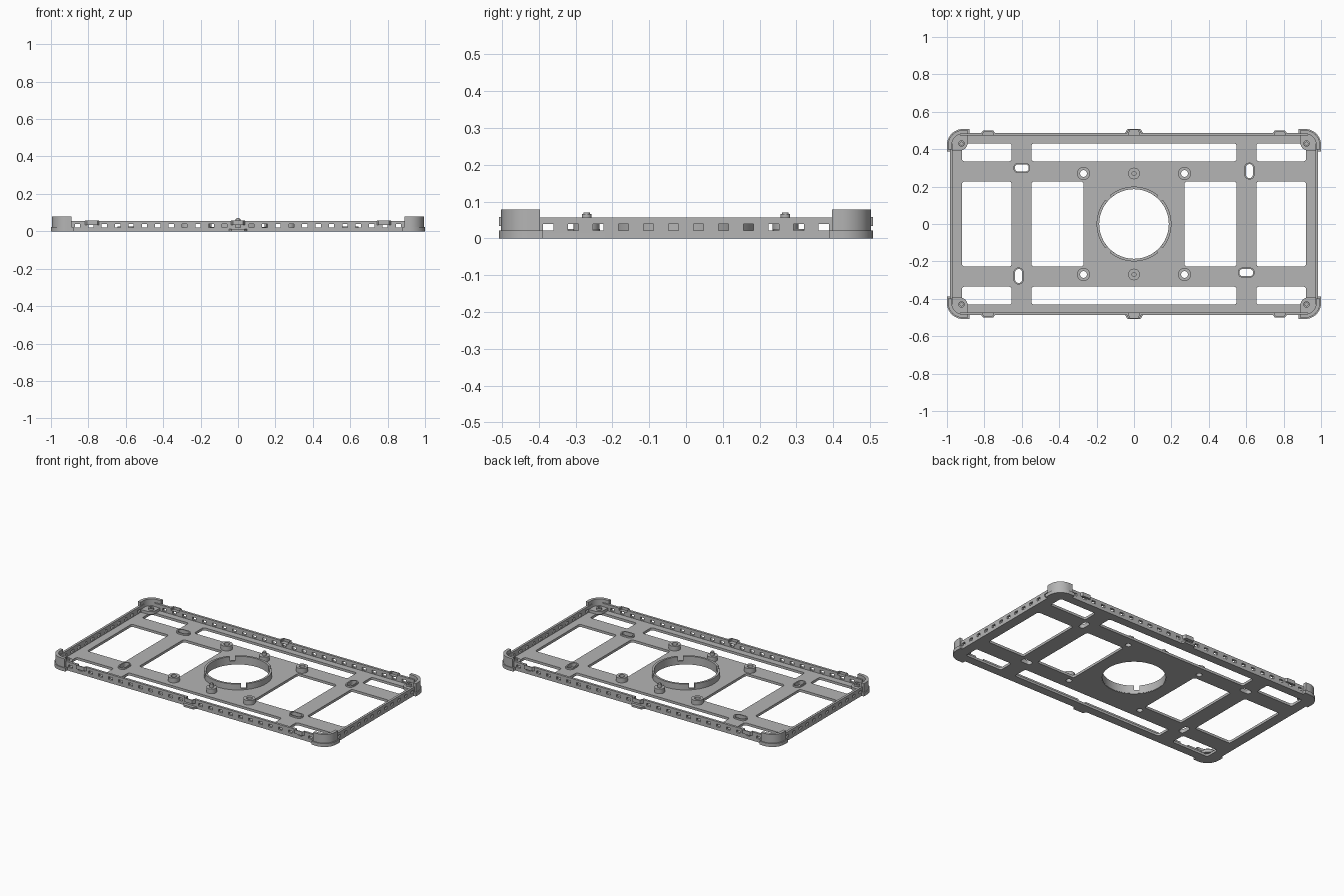
import bpy, bmesh
from math import pi, sin, cos, radians
from mathutils import Matrix

if "Cube" in bpy.data.objects:
    bpy.data.objects.remove(bpy.data.objects["Cube"], do_unlink=True)

grey = bpy.data.materials.new("plain_grey")
grey.use_nodes = True
grey.diffuse_color = (0.46, 0.46, 0.46, 1)
grey.node_tree.nodes["Principled BSDF"].inputs["Base Color"].default_value = grey.diffuse_color


def arc(cx, cy, r, a0, a1, n):
    """Points on an arc, angles in degrees."""
    return [(cx + r * cos(radians(a0 + (a1 - a0) * i / n)),
             cy + r * sin(radians(a0 + (a1 - a0) * i / n))) for i in range(n + 1)]


def circle(cx, cy, r, n=40):
    return arc(cx, cy, r, 0, 360, n)[:-1]


def rounded(cx, cy, w, h, r, n=6):
    """Rounded rectangle around a centre."""
    a, b = w / 2 - r, h / 2 - r
    pts = []
    for k, (sx, sy) in enumerate([(1, 1), (-1, 1), (-1, -1), (1, -1)]):
        pts += arc(cx + sx * a, cy + sy * b, r, 90 * k, 90 * k + 90, n)
    return pts


def rect(cx, cy, w, h):
    a, b = w / 2, h / 2
    return [(cx - a, cy - b), (cx + a, cy - b), (cx + a, cy + b), (cx - a, cy + b)]


def plate(name, loops, z0, z1, matrix=None):
    """Extrude an outline (first loop) with holes (other loops)."""
    cu = bpy.data.curves.new(name, 'CURVE')
    cu.dimensions, cu.fill_mode = '2D', 'BOTH'
    cu.extrude = (z1 - z0) / 2
    for loop in loops:
        s = cu.splines.new('POLY')
        s.points.add(len(loop) - 1)
        for p, (x, y) in zip(s.points, loop):
            p.co = (x, y, 0, 1)
        s.use_cyclic_u = True
    tmp = bpy.data.objects.new(name + "_outline", cu)
    bpy.context.collection.objects.link(tmp)
    dg = bpy.context.evaluated_depsgraph_get()
    me = bpy.data.meshes.new_from_object(tmp.evaluated_get(dg))
    bpy.data.objects.remove(tmp, do_unlink=True)
    bm = bmesh.new()
    bm.from_mesh(me)
    bmesh.ops.remove_doubles(bm, verts=bm.verts, dist=1e-5)
    bm.transform((matrix or Matrix()) @ Matrix.Translation((0, 0, (z0 + z1) / 2)))
    bmesh.ops.recalc_face_normals(bm, faces=bm.faces)
    bm.to_mesh(me)
    bm.free()
    me.name = name
    me.materials.clear()
    me.materials.append(grey)
    ob = bpy.data.objects.new(name, me)
    bpy.context.collection.objects.link(ob)
    for o in bpy.context.selected_objects:
        o.select_set(False)
    ob.select_set(True)
    bpy.context.view_layer.objects.active = ob
    bpy.ops.object.shade_smooth_by_angle(angle=radians(30))
    return ob


FLOOR, WALL = 0.016, 0.056
signs = [(sx, sy) for sx in (-1, 1) for sy in (-1, 1)]

# Base plate with windows, slots and screw holes
slots = [(-0.6, 0.3, 0.09, 0.054), (0.6, -0.26, 0.09, 0.054),
         (0.617, 0.283, 0.054, 0.09), (-0.617, -0.278, 0.054, 0.09)]
holes = [circle(0, 0, 0.188, 64)]
for s in (-1, 1):
    holes.append(rounded(s * 0.787, 0, 0.266, 0.454, 0.014))
    holes.append(rounded(s * 0.409, 0, 0.278, 0.454, 0.014))
    holes.append(rounded(0, s * 0.383, 1.096, 0.096, 0.014))
for sx, sy in signs:
    holes.append(rounded(sx * 0.787, sy * 0.383, 0.266, 0.096, 0.014))
    holes.append(circle(sx * 0.27, sy * 0.27, 0.018, 24))
for x, y, w, h in slots:
    holes.append(rounded(x, y, w - 0.016, h - 0.016, (min(w, h) - 0.016) / 2 - 0.001))
plate("base_plate", [rounded(0, 0, 1.97, 0.974, 0.06)] + holes, 0, FLOOR)

# Raised rims around the slots
for x, y, w, h in slots:
    plate("slot_rim", [rounded(x, y, w, h, min(w, h) / 2 - 0.001),
                       rounded(x, y, w - 0.016, h - 0.016, (min(w, h) - 0.016) / 2 - 0.001)],
          0.008, 0.026)

# Central collar in four arcs, split on the diagonals
for k in range(4):
    a = 90 * k
    plate("collar_arc", [arc(0, 0, 0.2, a - 40, a + 40, 20)
                         + arc(0, 0, 0.186, a + 40, a - 40, 20)], 0.002, 0.054)
plate("collar_foot", [circle(0, 0, 0.2, 64), circle(0, 0, 0.186, 64)], 0.002, 0.024)

# Screw bosses and the two locating pins
for sx, sy in signs:
    plate("screw_boss", [circle(sx * 0.27, sy * 0.27, 0.035),
                         circle(sx * 0.27, sy * 0.27, 0.018, 24)], 0.008, 0.046)
for s in (-1, 1):
    plate("pin_boss", [circle(0, s * 0.27, 0.031)], 0.008, 0.046)
    plate("locating_pin", [circle(0, s * 0.27, 0.013, 20)], 0.04, 0.066)
    plate("pin_tip", [circle(0, s * 0.27, 0.009, 20)], 0.06, 0.07)

# Perforated walls; long ones are notched behind each clip
clips = [-0.78, 0, 0.78]
upright = Matrix.Rotation(pi / 2, 4, 'X')


def wall(name, half, step, count, offset, notches, turn, dist):
    top = [(-half, WALL)]
    for c in notches:
        top += [(c - 0.028, WALL), (c - 0.028, 0.041), (c + 0.028, 0.041), (c + 0.028, WALL)]
    outline = top + [(half, WALL), (half, 0), (-half, 0)]
    vents = [rect((i + offset) * step, 0.03, 0.028, 0.017) for i in range(-count, count + 1)
             if (i + offset) * step < count * step + 0.001]
    plate(name, [outline] + vents, dist - 0.015, dist, Matrix.Rotation(turn, 4, 'Z') @ upright)


for name, turn in (("front_wall", 0), ("back_wall", pi)):
    wall(name, 0.93, 0.0715, 12, 0, clips, turn, 0.487)
for name, turn in (("left_wall", pi / 2), ("right_wall", -pi / 2)):
    wall(name, 0.43, 0.068, 6, 0.5, [], turn, 0.985)

# Clips on the long walls
for s in (-1, 1):
    for c in clips:
        out = 0.508 if c == 0 else 0.499
        lip = [(c - 0.038, s * 0.486), (c - 0.028, s * out), (c + 0.028, s * out),
               (c + 0.038, s * 0.486)]
        plate("clip_ledge", [lip], 0.033, 0.041)
        inner = [(c + 0.027, s * 0.486), (c + 0.023, s * (out - 0.006)),
                 (c - 0.023, s * (out - 0.006)), (c - 0.027, s * 0.486)]
        plate("clip_lip", [lip + inner], 0.038, 0.058)
    foot = [(-0.052, s * 0.48), (-0.035, s * 0.508), (0.035, s * 0.508), (0.052, s * 0.48)]
    plate("clip_foot", [foot], 0, 0.012)


# Corner guards: tall shell, wider foot, inner pad and screw boss
def bracket(x, y, r, end, thick):
    """L-shaped strip with a rounded outer corner."""
    cx, cy = x - r, y - r
    return ([(x - end, y)] + arc(cx, cy, r, 90, 0, 14) + [(x, y - end), (x - thick, y - end)]
            + arc(cx, cy, r - thick, 0, 90, 14) + [(x - end, y - thick)])


for sx, sy in signs:
    def place(pts):
        return [(sx * x, sy * y) for x, y in pts]
    plate("corner_shell", [place(bracket(0.994, 0.502, 0.08, 0.105, 0.02))], 0.01, 0.078)
    plate("corner_foot", [place(bracket(1.0, 0.508, 0.086, 0.12, 0.034))], 0, 0.022)
    pad = (arc(0.915, 0.423, 0.062, 0, 90, 8) + [(0.89, 0.485)]
           + arc(0.93, 0.433, 0.04, 180, 270, 8) + [(0.977, 0.393)])
    plate("corner_pad", [place(pad)], 0.014, 0.034)
    plate("corner_boss", [place(circle(0.922, 0.43, 0.017, 24)),
                          place(circle(0.922, 0.43, 0.008, 16))], 0.03, 0.046)
